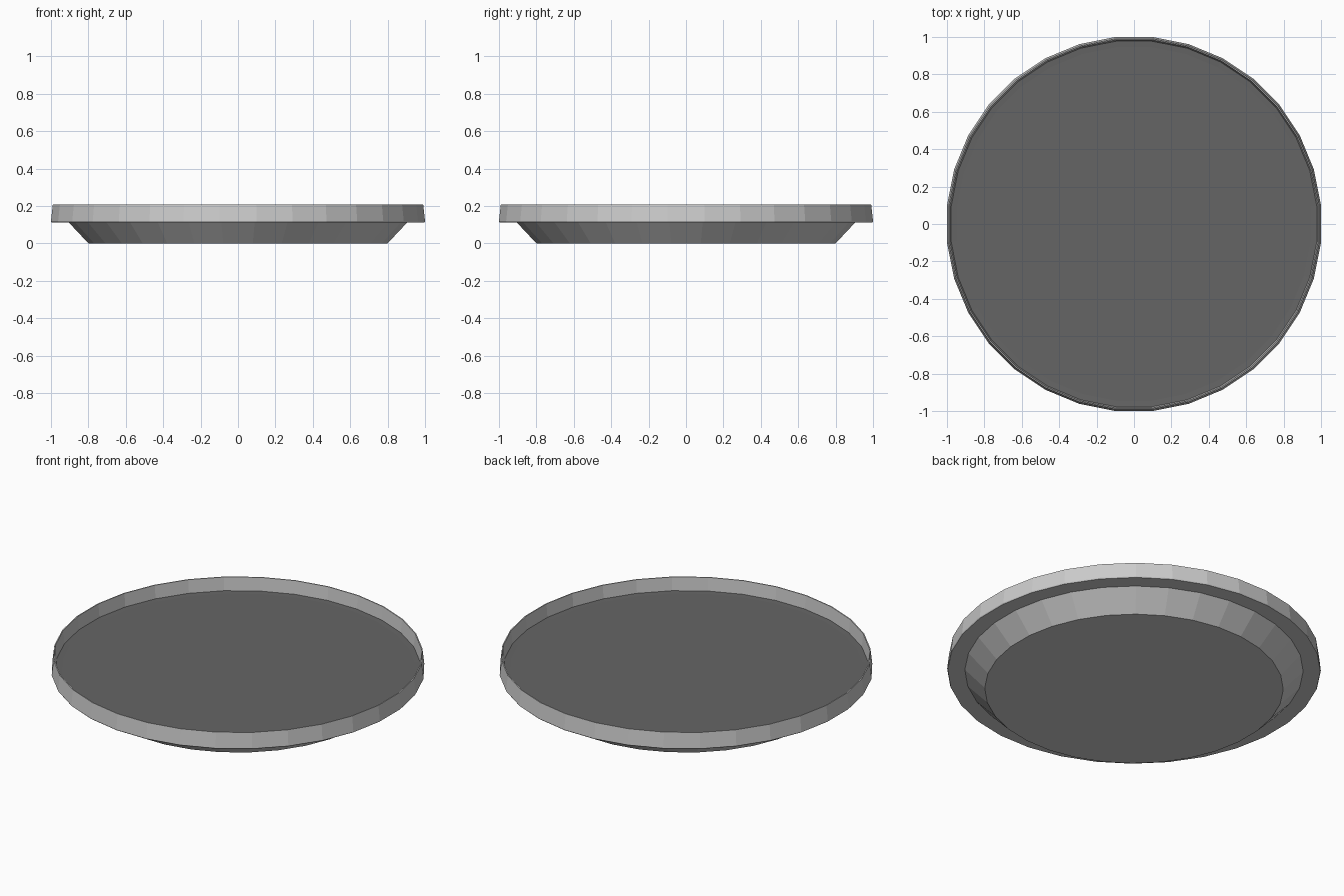
import bpy, bmesh, math

if "Cube" in bpy.data.objects:
    bpy.data.objects.remove(bpy.data.objects["Cube"])

SIDES = 32


def lathe(name, profile, grey, cap_start=False, cap_end=False):
    """Revolve (radius, z) points around z, upward on the outside."""
    bm = bmesh.new()
    rings = []
    for r, z in profile:
        ring = []
        for i in range(SIDES):
            a = 2 * math.pi * (i + 0.5) / SIDES
            ring.append(bm.verts.new((r * math.cos(a), r * math.sin(a), z)))
        rings.append(ring)
    for lo, hi in zip(rings, rings[1:]):
        for i in range(SIDES):
            j = (i + 1) % SIDES
            bm.faces.new((lo[i], lo[j], hi[j], hi[i]))
    if cap_start:
        bm.faces.new(rings[0][::-1])
    if cap_end:
        bm.faces.new(rings[-1])
    mesh = bpy.data.meshes.new(name)
    bm.to_mesh(mesh)
    bm.free()
    mat = bpy.data.materials.new(name + "_grey")
    mat.diffuse_color = (grey, grey, grey, 1)
    mat.use_nodes = True
    mat.node_tree.nodes["Principled BSDF"].inputs["Base Color"].default_value = mat.diffuse_color
    mesh.materials.append(mat)
    obj = bpy.data.objects.new(name, mesh)
    bpy.context.collection.objects.link(obj)
    return obj


# Dish body: tapered foot, overhanging lip, thin rim and inner wall
lathe("dish_body", [
    (0.803, 0.0),    # foot
    (0.91, 0.113),   # top of foot slope
    (1.002, 0.113),  # underside of lip
    (1.005, 0.119),  # lip edge
    (0.995, 0.208),  # outer rim top
    (0.989, 0.208),  # inner rim top
    (0.982, 0.13),   # inner wall bottom
], 0.7, cap_start=True)

# Dark recessed floor closing the dish
lathe("dish_floor", [(0.982, 0.13), (0.95, 0.128)], 0.13, cap_end=True)
